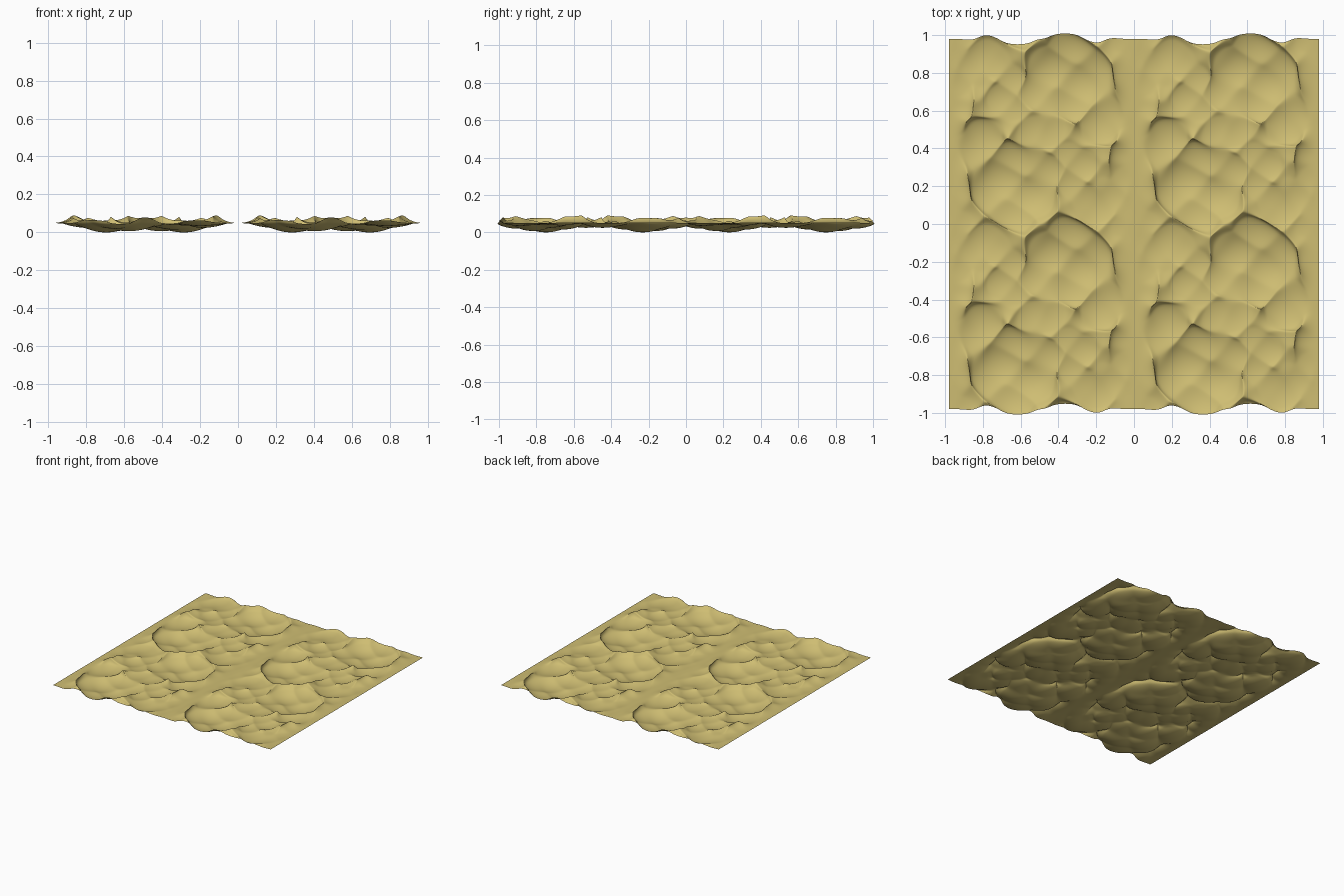
import bpy, bmesh, math, random

cube = bpy.data.objects.get("Cube")
if cube:
    bpy.data.objects.remove(cube)

PERIOD = 0.98    # size of one repeating tile
CELLS = 100      # grid cells along one tile
CHOP = 0.05      # sideways pull towards the crests

# Basins, pits and crests: x, y, length, width, angle in degrees, height
FEATURES = [
    (-0.34, -0.20, 0.15, 0.13, 0, -0.048),
    (-0.17, -0.45, 0.06, 0.06, 0, -0.022),
    (-0.18, 0.13, 0.09, 0.08, 0, -0.010),
    (-0.27, 0.00, 0.09, 0.04, -20, 0.018),
    (-0.16, -0.09, 0.08, 0.04, -45, 0.024),
    (-0.10, -0.24, 0.09, 0.04, -75, 0.030),
    (-0.57, -0.12, 0.09, 0.04, 85, 0.024),
    (-0.49, 0.00, 0.09, 0.05, 45, 0.014),
    (0.13, -0.43, 0.08, 0.035, 0, 0.028),
    (-0.12, 0.31, 0.06, 0.03, 85, 0.018),
    (-0.36, -0.42, 0.10, 0.04, -20, 0.016),
]

# Fine ripples that repeat with the tile
rng = random.Random(4)
RIPPLES = []
for i in range(16):
    m, n = rng.randint(-7, 7), rng.randint(2, 7)
    RIPPLES.append((m, n, rng.choice((-1, 1)) * 0.009 / math.hypot(m, n)))


def wrap(d):
    return d - PERIOD * round(d / PERIOD)


def bump(x, y, feature):
    fx, fy, length, width, angle, height = feature
    dx, dy = wrap(x - fx), wrap(y - fy)
    c, s = math.cos(math.radians(angle)), math.sin(math.radians(angle))
    u, v = (dx * c + dy * s) / length, (dy * c - dx * s) / width
    return height * math.exp(-0.5 * (u * u + v * v))


def height(x, y):
    h = sum(bump(x, y, f) + bump(-x, -y, f) for f in FEATURES)
    for m, n, amp in RIPPLES:
        h += amp * math.cos(math.tau * (m * x + n * y) / PERIOD)
    # The seam between tiles stays almost level
    return h * (1 - math.exp(-(math.sin(math.pi * x / PERIOD) / 0.25) ** 2))


# One tile of rolling sand
bm = bmesh.new()
bmesh.ops.create_grid(bm, x_segments=CELLS, y_segments=CELLS, size=PERIOD / 2)
bmesh.ops.translate(bm, verts=bm.verts, vec=(-PERIOD / 2, -PERIOD / 2, 0))
heights = [height(v.co.x, v.co.y) for v in bm.verts]
up, down = 0.04 / max(heights), 0.05 / -min(heights)
e = 0.004
for v, h in zip(bm.verts, heights):
    x, y = v.co.x, v.co.y
    slope_x = (height(x + e, y) - height(x - e, y)) / (2 * e)
    slope_y = (height(x, y + e) - height(x, y - e)) / (2 * e)
    v.co = (x + CHOP * slope_x, y + CHOP * slope_y,
            0.05 + h * (up if h > 0 else down))
for f in bm.faces:
    f.smooth = True
mesh = bpy.data.meshes.new("sand_surface")
bm.to_mesh(mesh)
bm.free()

# Sand colour
sand = bpy.data.materials.new("sand")
sand.use_nodes = True
colour = (0.62, 0.51, 0.17, 1)
sand.diffuse_color = colour
shader = next(n for n in sand.node_tree.nodes if n.type == "BSDF_PRINCIPLED")
shader.inputs["Base Color"].default_value = colour
shader.inputs["Roughness"].default_value = 0.9
mesh.materials.append(sand)

# Repeat the tile two by two
surface = bpy.data.objects.new("sand_surface", mesh)
bpy.context.collection.objects.link(surface)
for name, offset in (("across", (PERIOD, 0, 0)), ("along", (0, PERIOD, 0))):
    array = surface.modifiers.new(name, "ARRAY")
    array.count = 2
    array.use_relative_offset = False
    array.use_constant_offset = True
    array.constant_offset_displace = offset
    array.use_merge_vertices = True
    array.merge_threshold = 0.0005
